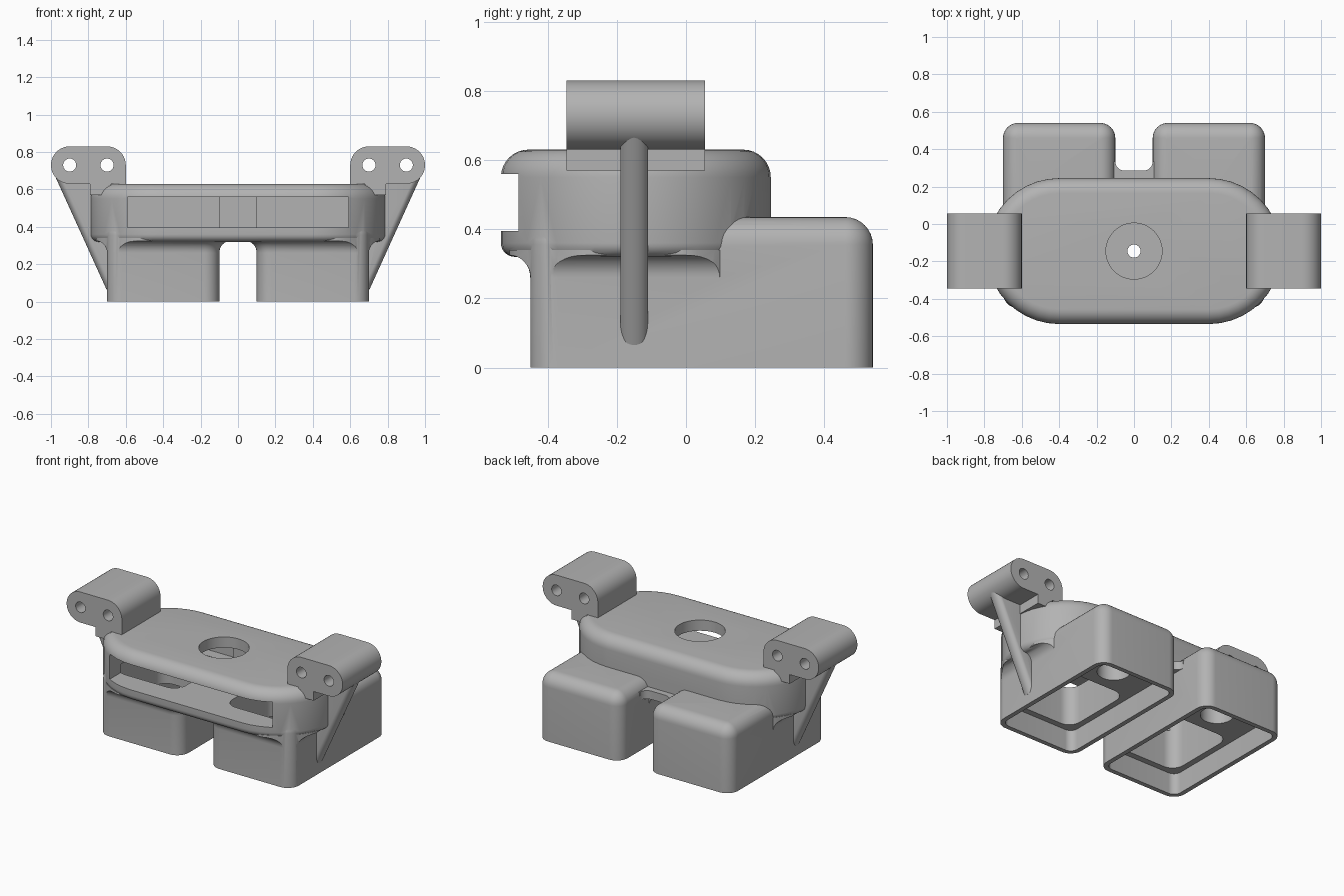
import bpy, bmesh
from math import sin, cos, pi

cube = bpy.data.objects.get("Cube")
if cube:
    bpy.data.objects.remove(cube)

grey = bpy.data.materials.new("matte grey")
grey.use_nodes = True
COLOUR = (0.45, 0.45, 0.45, 1)
grey.diffuse_color = COLOUR
grey.node_tree.nodes["Principled BSDF"].inputs["Base Color"].default_value = COLOUR


def corner(cx, cy, r, start, sweep=pi / 2, n=10):
    """Points along an arc."""
    return [(cx + r * cos(start + sweep * i / n), cy + r * sin(start + sweep * i / n))
            for i in range(n + 1)]


def rounded_rect(x0, x1, y0, y1, r, inset=0.0):
    x0, x1, y0, y1 = x0 + inset, x1 - inset, y0 + inset, y1 - inset
    r = max(r - inset, 0.01)
    return (corner(x1 - r, y1 - r, r, 0) + corner(x0 + r, y1 - r, r, pi / 2)
            + corner(x0 + r, y0 + r, r, pi) + corner(x1 - r, y0 + r, r, 1.5 * pi))


def loft(name, rings):
    """Closed solid through rings of 3D points."""
    bm = bmesh.new()
    loops = [[bm.verts.new(p) for p in ring] for ring in rings]
    for a, b in zip(loops, loops[1:]):
        for i in range(len(a)):
            j = (i + 1) % len(a)
            bm.faces.new((a[i], a[j], b[j], b[i]))
    bm.faces.new(loops[0][::-1])
    bm.faces.new(loops[-1])
    bmesh.ops.remove_doubles(bm, verts=bm.verts, dist=0.0001)
    bmesh.ops.recalc_face_normals(bm, faces=bm.faces)
    mesh = bpy.data.meshes.new(name)
    bm.to_mesh(mesh)
    bm.free()
    mesh.materials.append(grey)
    obj = bpy.data.objects.new(name, mesh)
    bpy.context.scene.collection.objects.link(obj)
    return obj


def slab(name, rect, levels):
    """Rounded rectangle stacked at (inset, z) levels."""
    return loft(name, [[(x, y, z) for x, y in rounded_rect(*rect, inset=i)] for i, z in levels])


def prism_z(name, pts, z0, z1):
    return loft(name, [[(x, y, z) for x, y in pts] for z in (z0, z1)])


def prism_y(name, pts, y0, y1):
    return loft(name, [[(x, y, z) for x, z in pts] for y in (y0, y1)])


def apply_modifiers(obj):
    graph = bpy.context.evaluated_depsgraph_get()
    mesh = bpy.data.meshes.new_from_object(obj.evaluated_get(graph))
    obj.modifiers.clear()
    obj.data = mesh


def combine(obj, others, operation):
    """Apply booleans and discard the helper solids."""
    for other in others:
        mod = obj.modifiers.new("combine", "BOOLEAN")
        mod.operation, mod.object, mod.solver = operation, other, "EXACT"
    apply_modifiers(obj)
    for other in others:
        bpy.data.objects.remove(other)


def round_top(z, r, n=8):
    return [(r * (1 - cos(pi / 2 * i / n)), z - r + r * sin(pi / 2 * i / n)) for i in range(n + 1)]


def sides(x0, x1, side):
    return (x0, x1) if side > 0 else (-x1, -x0)


# Upper body with rounded top and bottom rims
BODY = (-0.79, 0.79, -0.535, 0.245, 0.39)
bottom_rim = [(0.04 * (1 - sin(pi / 2 * i / 6)), 0.36 - 0.04 * cos(pi / 2 * i / 6))
              for i in range(7)]
housing = slab("housing", BODY, bottom_rim + round_top(0.63, 0.08))

# Two lower boxes, each with a concave flare into the body
parts, cutters = [], []
flare_levels = [(0.01, 0.25)] + [(-0.06 * (1 - cos(pi / 2 * i / 8)), 0.26 + 0.065 * sin(pi / 2 * i / 8))
                                 for i in range(9)] + [(-0.06, 0.34)]
for s in (-1, 1):
    rect = (*sides(0.1, 0.7, s), -0.45, 0.54, 0.08)
    parts.append(slab("box", rect, [(0, 0)] + round_top(0.435, 0.08)))
    flare = slab("flare", rect, flare_levels)
    combine(flare, [slab("clip", BODY, [(0.003, 0.2), (0.003, 0.4)])], "INTERSECT")
    parts.append(flare)
    # Open underside, passage up to the slot, and a round pocket
    cutters.append(slab("recess", rect, [(0.03, -0.1), (0.03, 0.14)]))
    cutters.append(slab("passage", (*sides(0.17, 0.63, s), -0.38, 0.12, 0.08),
                        [(0, 0.1), (0, 0.45)]))
    cutters.append(prism_z("pocket", corner(0.4 * s, 0.29, 0.1, 0, 2 * pi, 32)[:-1], 0.1, 0.33))

# Web between the boxes behind the body
web = corner(-0.05, 0.335, 0.05, pi, pi / 2) + corner(0.05, 0.335, 0.05, 1.5 * pi, pi / 2)
parts.append(prism_z("web", [(-0.13, 0.15), (-0.13, 0.335)] + web + [(0.13, 0.335), (0.13, 0.15)],
                     0.33, 0.385))
combine(housing, parts, "UNION")

# Front slot, round top opening and small floor hole
slot = [(-0.59, -0.7), (0.59, -0.7), (0.59, 0.19), (0.1, 0.19), (0.1, 0.09),
        (-0.1, 0.09), (-0.1, 0.19), (-0.59, 0.19)]
cutters.append(prism_z("slot", slot, 0.395, 0.56))
cutters.append(prism_z("top_opening", corner(0, -0.145, 0.15, 0, 2 * pi, 48)[:-1], 0.5, 0.7))
cutters.append(prism_z("floor_hole", corner(0, -0.145, 0.035, 0, 2 * pi, 24)[:-1], 0.2, 0.5))
combine(housing, cutters, "DIFFERENCE")
finished = [housing]

for s, label in ((-1, "right"), (1, "left")):
    # Hinge lug with two pin holes and a foot into the body side
    outline = (corner(0.9, 0.73, 0.1, -pi / 2, pi, 20) + corner(0.7, 0.73, 0.1, pi / 2)
               + [(0.6, 0.63), (0.68, 0.63), (0.68, 0.57), (0.79, 0.57), (0.79, 0.63)])
    lug = prism_y(label + "_hinge_lug", [(x * s, z) for x, z in outline], -0.345, 0.055)
    pins = [prism_y("pin", corner(x * s, 0.73, 0.035, 0, 2 * pi, 24)[:-1], -0.5, 0.2)
            for x in (0.7, 0.9)]
    combine(lug, pins, "DIFFERENCE")

    # Slanted brace under the lug, round along its outer edge
    rings = []
    for i in range(13):
        a = -pi / 2 + pi * i / 12
        back = 0.04 * (1 - cos(a))
        edge = [(0.69, 0.07 + back), (0.703 - 0.4 * back, 0.065 + back),
                (0.98 - back, 0.675 - 0.4 * back), (0.74, 0.65), (0.74, 0.34), (0.69, 0.3)]
        rings.append([(x * s, -0.15 + 0.04 * sin(a), z) for x, z in edge])
    brace = loft(label + "_brace", rings)
    finished += [lug, brace]

# Smooth curved surfaces, keep edges crisp
for obj in bpy.context.scene.objects:
    obj.select_set(obj in finished)
bpy.context.view_layer.objects.active = housing
bpy.ops.object.shade_smooth_by_angle(angle=0.6)
